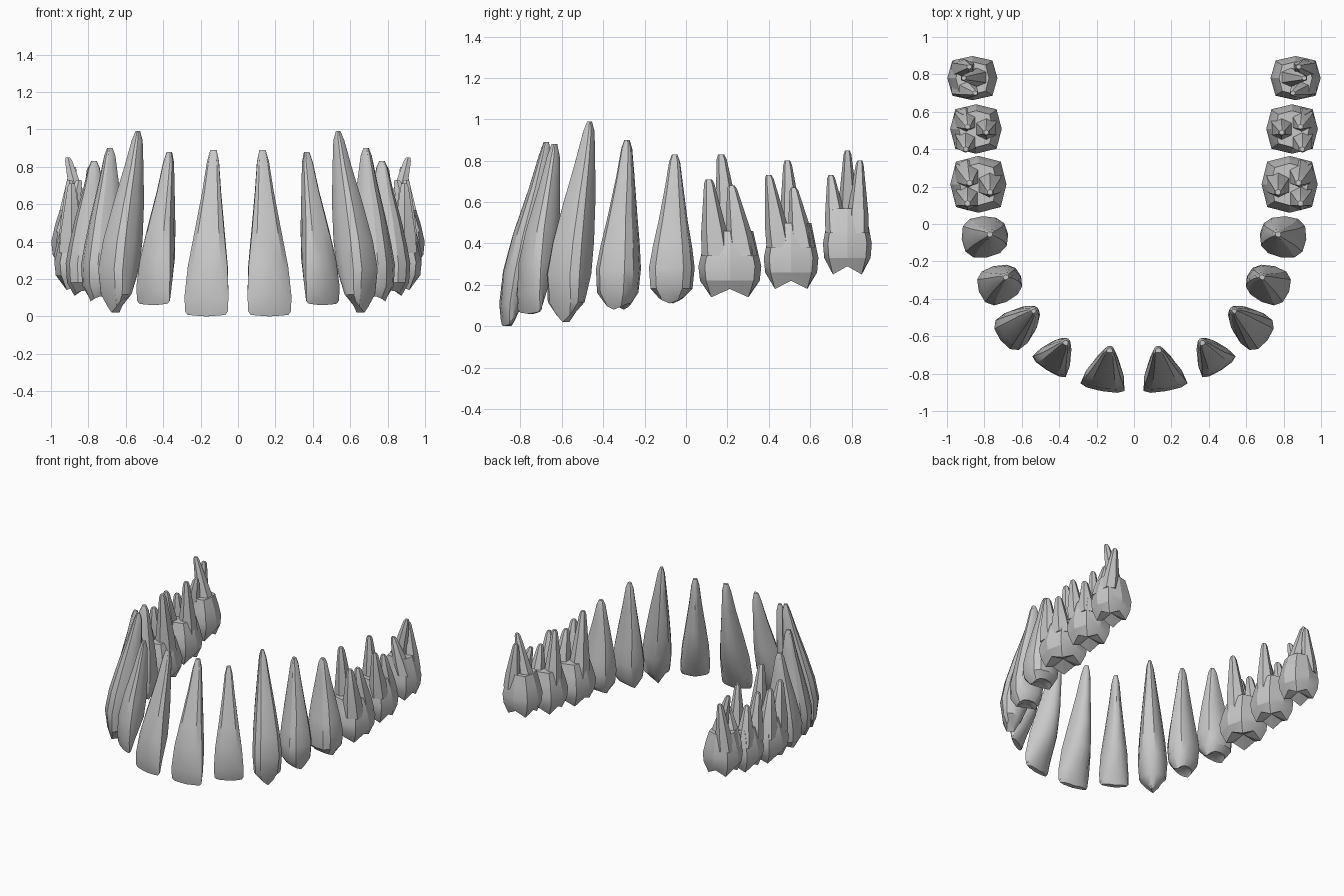
import bpy, bmesh
from math import sin, cos, pi, radians, copysign
from mathutils import Vector

cube = bpy.data.objects.get("Cube")
if cube:
    bpy.data.objects.remove(cube, do_unlink=True)

enamel = bpy.data.materials.new("tooth_grey")
enamel.use_nodes = True
grey = (0.58, 0.58, 0.58, 1)
enamel.diffuse_color = grey
enamel.node_tree.nodes["Principled BSDF"].inputs["Base Color"].default_value = grey


def bend(value, power):
    return copysign(abs(value) ** power, value)


def ring(bm, centre, width, depth, turn, sides, power=0.8, taper=0, cusp=None):
    """Rounded cross-section, narrower on the tongue side, facing outward by turn."""
    along = Vector((cos(turn), sin(turn), 0))
    outward = Vector((sin(turn), -cos(turn), 0))
    verts = []
    for i in range(sides):
        a = 2 * pi * i / sides
        out = bend(sin(a), power)
        side = bend(cos(a), power) * (1 - taper * (1 - out) / 2)
        point = centre + along * side * width + outward * out * depth
        if cusp:
            point.z += cusp(a)
        verts.append(bm.verts.new(point))
    return verts


def skin(bm, rings, pit):
    """Join the rings, fan the chewing end around a pit and cap the top."""
    for low, high in zip(rings, rings[1:]):
        for i in range(len(low)):
            j = (i + 1) % len(low)
            bm.faces.new((low[i], low[j], high[j], high[i]))
    first = rings[0]
    centre = bm.verts.new(pit)
    for i in range(len(first)):
        bm.faces.new((first[(i + 1) % len(first)], first[i], centre))
    bm.faces.new(rings[-1])


def finish(bm, name, angle):
    """Make the object, mirrored to the other side of the arch."""
    bmesh.ops.recalc_face_normals(bm, faces=bm.faces)
    mesh = bpy.data.meshes.new(name)
    bm.to_mesh(mesh)
    bm.free()
    mesh.materials.append(enamel)
    obj = bpy.data.objects.new(name, mesh)
    bpy.context.collection.objects.link(obj)
    bpy.ops.object.select_all(action="DESELECT")
    obj.select_set(True)
    bpy.context.view_layer.objects.active = obj
    bpy.ops.object.shade_smooth_by_angle(angle=radians(angle))
    obj.modifiers.new("other_side", "MIRROR").use_mirror_merge = False


# Profiles from biting edge to root tip: height, width, depth, lean to the tip
INCISOR = [(0, .86, .2, 0), (.03, .97, .3, .02), (.12, 1, .6, .1), (.3, .9, 1, .35),
           (.5, .68, .95, .57), (.75, .42, .6, .82), (.93, .27, .35, .97), (1, .14, .15, 1)]
CANINE = [(0, .6, .25, 0), (.1, .92, .65, .08), (.24, 1, 1, .2), (.4, .88, 1, .38),
          (.6, .66, .8, .62), (.8, .42, .5, .84), (.95, .24, .28, .98), (1, .1, .12, 1)]
PREMOLAR = [(0, .55, .6, 0), (.1, .92, .92, 0), (.24, 1, 1, .1), (.38, .86, .9, .3),
            (.55, .64, .74, .55), (.78, .4, .45, .85), (.95, .24, .25, 1), (1, .12, .12, 1)]


def single_root_tooth(name, profile, crown, tip, low, high, width, depth, turn,
                      taper, rise, pit):
    bm = bmesh.new()
    rings = []
    for t, w, d, lean in profile:
        xy = Vector(crown).lerp(Vector(tip), lean)
        centre = Vector((xy.x, xy.y, low + t * (high - low)))
        cusp = (lambda a: rise * abs(cos(a))) if t == 0 else None
        rings.append(ring(bm, centre, width * w, depth * d, radians(turn), 12,
                          taper=taper, cusp=cusp))
    skin(bm, rings, Vector((*crown, low + pit)))
    finish(bm, name, 32)


single_root_tooth("central_incisor", INCISOR, (.167, -.862), (.13, -.675),
                  0, .89, .15, .085, 10, .5, .01, 0)
single_root_tooth("lateral_incisor", INCISOR, (.447, -.75), (.365, -.635),
                  .06, .88, .132, .085, 32, .5, .01, 0)
single_root_tooth("canine", CANINE, (.655, -.58), (.535, -.465),
                  .02, .99, .122, .105, 52, .35, .07, 0)
single_root_tooth("first_premolar", PREMOLAR, (.72, -.325), (.685, -.285),
                  .08, .9, .113, .12, 70, .2, .03, .05)
single_root_tooth("second_premolar", PREMOLAR, (.8, -.07), (.77, -.055),
                  .11, .83, .12, .125, 84, .15, .03, .05)

# Molar crown rows: height above the cusps, width, depth
MOLAR = [(0, .74, .7), (.08, .95, .95), (.15, 1, 1), (.24, .86, .85), (.32, .74, .66)]


def molar(name, crown, low, width, depth, root_tips):
    bm = bmesh.new()
    turn = pi / 2
    x, y = crown
    # Four-cusped crown with a central pit
    rings = []
    for h, w, d in MOLAR:
        cusp = (lambda a: .02 * (1 + cos(4 * a))) if h == 0 else None
        rings.append(ring(bm, Vector((x, y, low + h)), width * w, depth * d,
                          turn, 8, power=.65, cusp=cusp))
    skin(bm, rings, Vector((x, y, low + .06)))
    # Front outer, rear outer and inner roots
    bases = [(.4, -.42), (.4, .4), (-.4, .05)]
    for (bx, by), tip in zip(bases, root_tips):
        base = Vector((x + bx * depth, y + by * width, low + .2))
        tip = Vector(tip)
        rings = []
        for t, size in [(0, .48), (.3, .42), (.65, .28), (.95, .16), (1, .1)]:
            rings.append(ring(bm, base.lerp(tip, t), width * size, depth * size,
                              turn, 6))
        skin(bm, rings, base)
    finish(bm, name, 22)


molar("first_molar", (.832, .212), .14, .152, .15,
      [(.89, .11, .71), (.88, .22, .68), (.77, .17, .83)])
molar("second_molar", (.845, .508), .18, .132, .138,
      [(.9, .4, .73), (.89, .52, .67), (.79, .49, .8)])
molar("third_molar", (.864, .78), .25, .118, .134,
      [(.85, .7, .73), (.88, .84, .8), (.91, .78, .85)])
